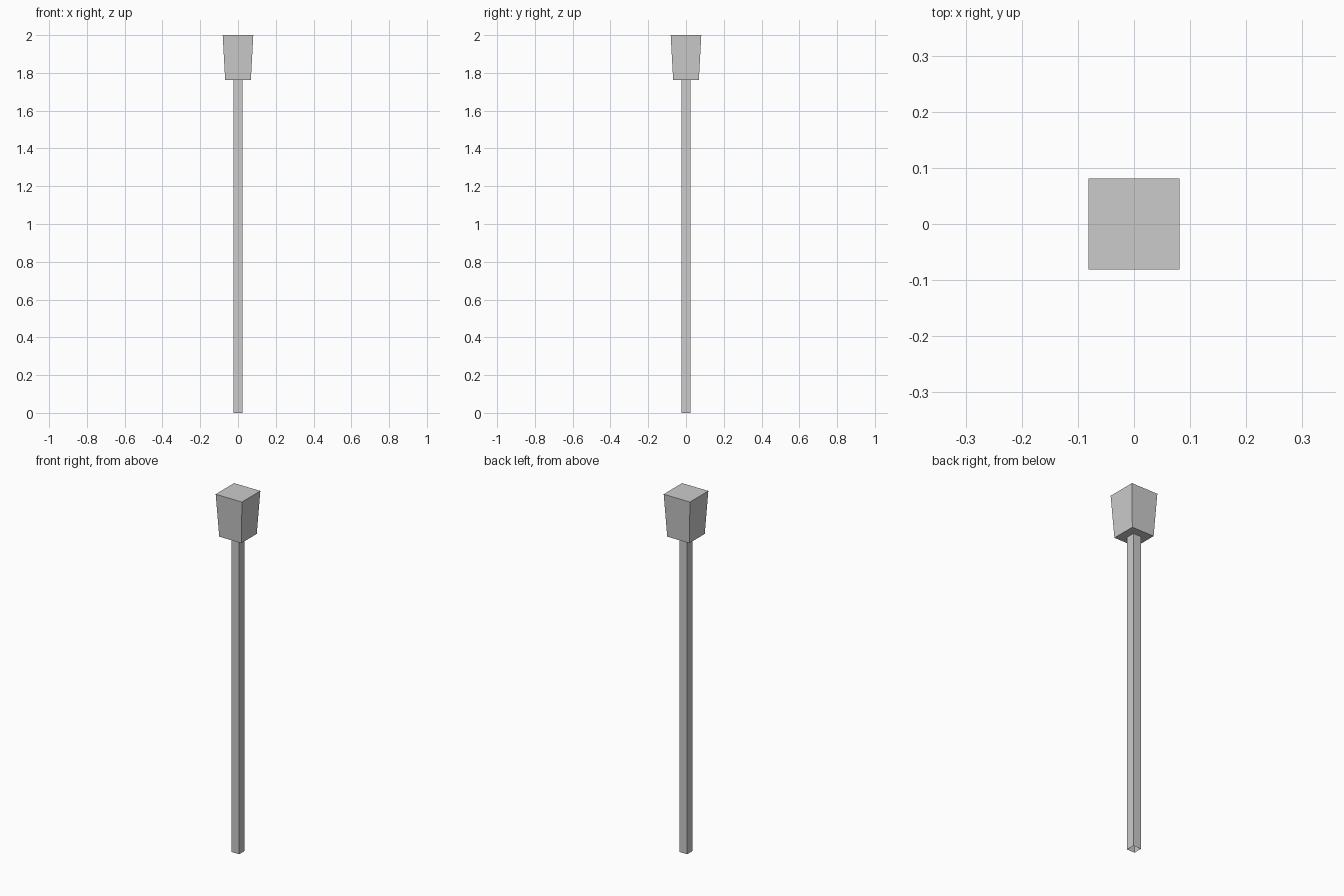
import bpy, bmesh

if "Cube" in bpy.data.objects:
    bpy.data.objects.remove(bpy.data.objects["Cube"])


def square_frustum(name, z0, half0, z1, half1, cap_bottom=True, cap_top=True):
    """Square tapered prism from z0 to z1 with optional end caps."""
    bm = bmesh.new()
    corners = [(-1, -1), (1, -1), (1, 1), (-1, 1)]
    low = [bm.verts.new((x * half0, y * half0, z0)) for x, y in corners]
    high = [bm.verts.new((x * half1, y * half1, z1)) for x, y in corners]
    for i in range(4):
        j = (i + 1) % 4
        bm.faces.new((low[i], low[j], high[j], high[i]))
    if cap_bottom:
        bm.faces.new(low[::-1])
    if cap_top:
        bm.faces.new(high)
    mesh = bpy.data.meshes.new(name)
    bm.to_mesh(mesh)
    bm.free()
    obj = bpy.data.objects.new(name, mesh)
    bpy.context.collection.objects.link(obj)
    return obj


HEAD_BASE = 1.762

# Long square pole, open at the foot and closed off by the head above
square_frustum("pole", 0.0, 0.024, HEAD_BASE, 0.024, cap_bottom=False, cap_top=False)

# Block head flaring out towards the top
square_frustum("head", HEAD_BASE, 0.068, 2.0, 0.081)
